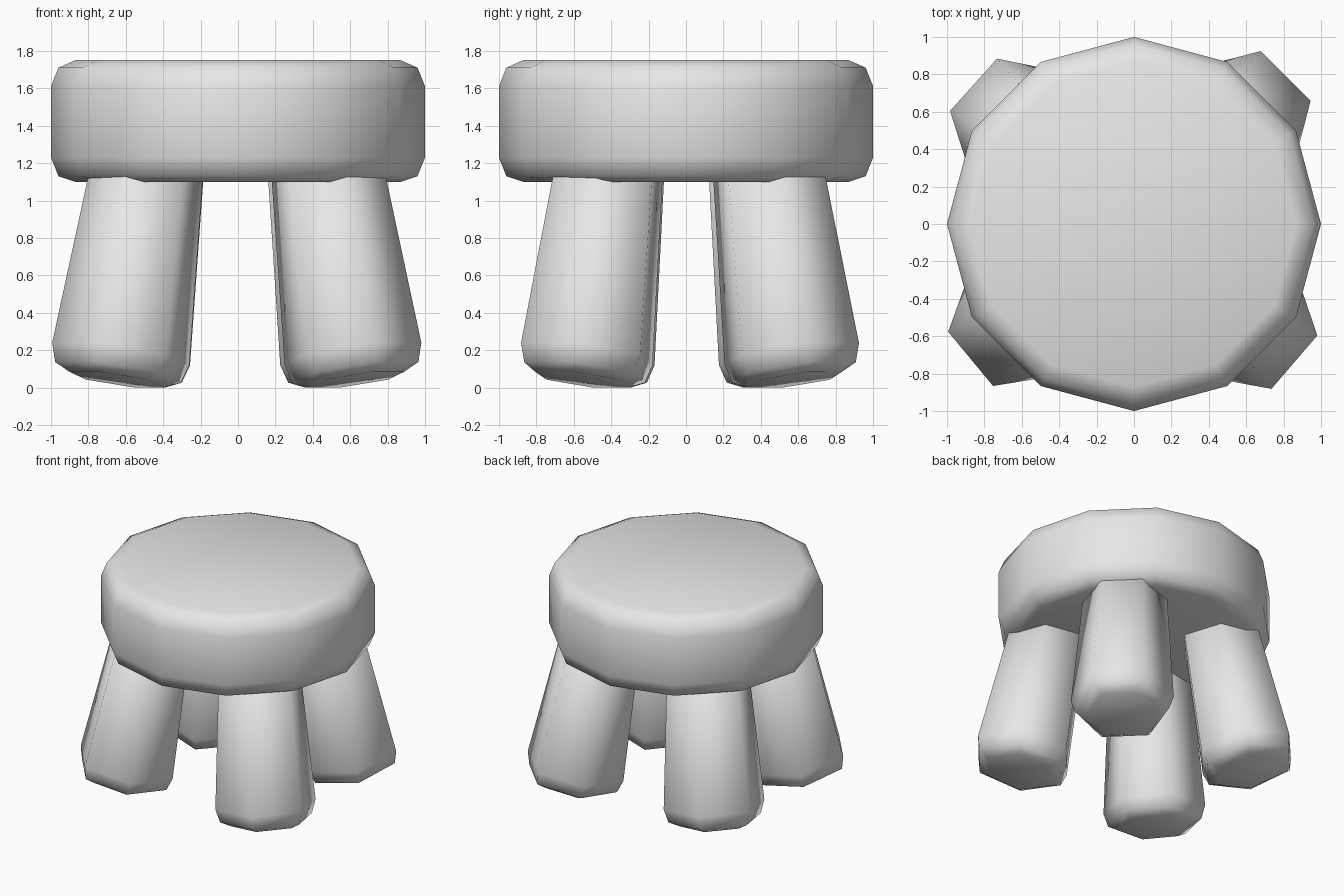
import bpy, bmesh, math
from mathutils import Vector

cube = bpy.data.objects.get("Cube")
if cube:
    bpy.data.objects.remove(cube, do_unlink=True)

# Single plain grey
grey = bpy.data.materials.new("light_grey")
grey.use_nodes = True
colour = (0.8, 0.8, 0.8, 1)
grey.diffuse_color = colour
grey.node_tree.nodes["Principled BSDF"].inputs["Base Color"].default_value = colour


def turned(name, profile, sides, start=0.0):
    """Closed smooth solid from (radius, height) rings, listed bottom to top."""
    bm = bmesh.new()
    rings = []
    for r, z in profile:
        angles = [start + math.tau * k / sides for k in range(sides)]
        rings.append([bm.verts.new((r * math.cos(a), r * math.sin(a), z)) for a in angles])
    for low, high in zip(rings, rings[1:]):
        for k in range(sides):
            n = (k + 1) % sides
            bm.faces.new((low[k], low[n], high[n], high[k]))
    bm.faces.new(rings[0][::-1])
    bm.faces.new(rings[-1])
    for face in bm.faces:
        face.smooth = True
    mesh = bpy.data.meshes.new(name)
    bm.to_mesh(mesh)
    bm.free()
    mesh.materials.append(grey)
    obj = bpy.data.objects.new(name, mesh)
    bpy.context.collection.objects.link(obj)
    return obj


# Thick twelve-sided seat with rounded rims
turned("seat", [(0.87, 1.10), (0.96, 1.13), (1.0, 1.23),
                (1.0, 1.61), (0.96, 1.71), (0.87, 1.75)], 12)

# Splayed, tapering six-sided legs: foot centre and facing angle
legs = {
    "front_left_leg": (0.615, -0.53, -40.7),
    "front_right_leg": (-0.627, -0.517, 219.6),
    "back_left_leg": (0.585, 0.565, 45),
    "back_right_leg": (-0.62, 0.53, 138),
}
for name, (x, y, facing) in legs.items():
    foot = Vector((x, y, 0.18))
    top = Vector((x * 0.72, y * 0.72, 1.4))
    axis = top - foot
    leg = turned(name, [(0.26, -0.14), (0.345, -0.1), (0.376, 0), (0.288, axis.length)],
                 6, math.radians(facing + 30))
    leg.location = foot
    leg.rotation_mode = 'QUATERNION'
    leg.rotation_quaternion = Vector((0, 0, 1)).rotation_difference(axis)
